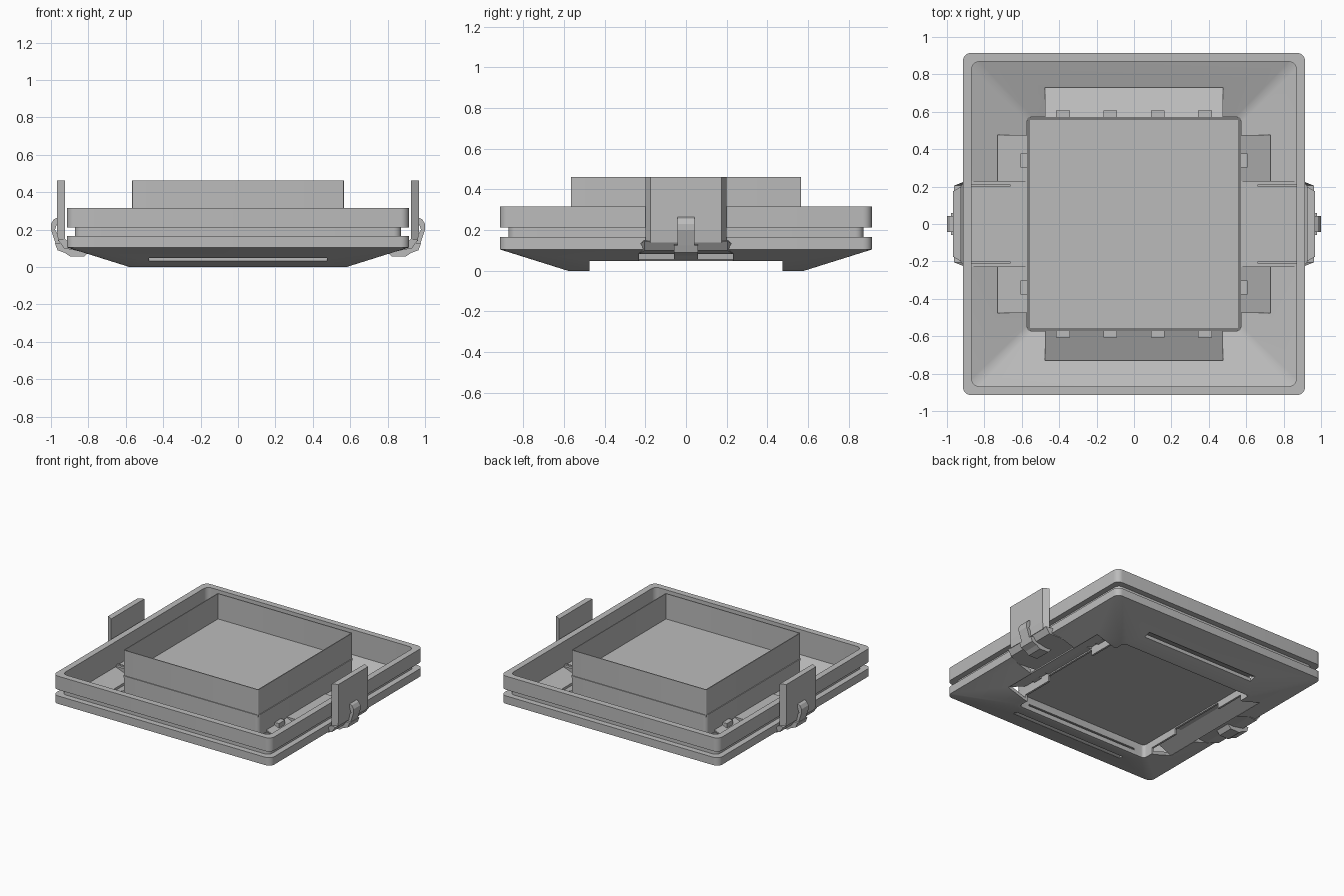
import bpy, bmesh, math
from mathutils import Vector

cube = bpy.data.objects.get("Cube")
if cube:
    bpy.data.objects.remove(cube, do_unlink=True)

grey = bpy.data.materials.new("neutral_grey")
grey.use_nodes = True
grey.diffuse_color = (0.5, 0.5, 0.5, 1)
grey.node_tree.nodes["Principled BSDF"].inputs["Base Color"].default_value = (0.5, 0.5, 0.5, 1)


def finish(name, bm, smooth=False):
    bmesh.ops.recalc_face_normals(bm, faces=bm.faces)
    mesh = bpy.data.meshes.new(name)
    bm.to_mesh(mesh)
    bm.free()
    mesh.materials.append(grey)
    ob = bpy.data.objects.new(name, mesh)
    bpy.context.collection.objects.link(ob)
    if smooth:
        activate(ob)
        bpy.ops.object.shade_smooth_by_angle(angle=math.radians(25))
    return ob


def activate(ob):
    bpy.ops.object.select_all(action='DESELECT')
    ob.select_set(True)
    bpy.context.view_layer.objects.active = ob


def box(name, lo, hi):
    bm = bmesh.new()
    bmesh.ops.create_cube(bm, size=1)
    for v in bm.verts:
        v.co = Vector([lo[i] + (v.co[i] + 0.5) * (hi[i] - lo[i]) for i in range(3)])
    return finish(name, bm)


def rounded_square(h, r, z, seg=6):
    pts = []
    for k in range(4):
        mid = math.radians(45 + 90 * k)
        cx = math.copysign(h - r, math.cos(mid))
        cy = math.copysign(h - r, math.sin(mid))
        for i in range(seg + 1):
            a = math.radians(90 * k + 90 * i / seg)
            pts.append((cx + r * math.cos(a), cy + r * math.sin(a), z))
    return pts


def square_sweep(name, section):
    """Sweep a closed section of (half width, height, corner radius) round a square."""
    bm = bmesh.new()
    rings = [[bm.verts.new(p) for p in rounded_square(h, r, z)] for h, z, r in section]
    n = len(rings[0])
    for a, b in zip(rings, rings[1:] + rings[:1]):
        for i in range(n):
            j = (i + 1) % n
            bm.faces.new((a[i], a[j], b[j], b[i]))
    return finish(name, bm, True)


def extrude_profile(name, pts, width, turn=0, taper=None):
    """Extrude an (outward, height) profile across its width, then turn it about z."""
    bm = bmesh.new()
    sides = [[bm.verts.new((u, s * (taper(u, z) if taper else width), z)) for u, z in pts]
             for s in (-1, 1)]
    n = len(pts)
    bm.faces.new(sides[0])
    bm.faces.new(sides[1])
    for i in range(n):
        j = (i + 1) % n
        bm.faces.new((sides[0][i], sides[0][j], sides[1][j], sides[1][i]))
    c, s = round(math.cos(turn)), round(math.sin(turn))
    for v in bm.verts:
        v.co = Vector((v.co.x * c - v.co.y * s, v.co.x * s + v.co.y * c, v.co.z))
    return finish(name, bm)


def cut(target, lo, hi):
    cutter = box("cutter", lo, hi)
    cutter.hide_render = True
    mod = target.modifiers.new("cut", 'BOOLEAN')
    mod.operation = 'DIFFERENCE'
    mod.solver = 'EXACT'
    mod.object = cutter
    activate(target)
    bpy.ops.object.modifier_apply(modifier=mod.name)
    bpy.data.objects.remove(cutter, do_unlink=True)


# Flared outer frame with its groove
frame = square_sweep("outer_frame", [
    (0.565, 0, 0.03), (0.58, 0, 0.03), (0.915, 0.105, 0.045), (0.915, 0.165, 0.045),
    (0.872, 0.165, 0.04), (0.872, 0.212, 0.04), (0.915, 0.212, 0.045),
    (0.915, 0.315, 0.045), (0.868, 0.315, 0.04), (0.868, 0.125, 0.04), (0.565, 0.018, 0.03)])

# Skirt joining the frame corners to the housing
skirt = square_sweep("housing_skirt", [
    (0.575, 0, 0.03), (0.575, 0.11, 0.03), (0.56, 0.11, 0.025), (0.56, 0, 0.025)])

for s in (-1, 1):
    def span(a, b):
        return (min(s * a, s * b), max(s * a, s * b))
    # Side notches, latch openings and long slots
    x0, x1 = span(0.5, 0.73)
    a0, a1 = span(0.5, 0.86)
    y0, y1 = span(0.68, 0.73)
    w0, w1 = span(0.5, 0.62)
    cut(frame, (x0, -0.475, -0.1), (x1, 0.475, 0.1))
    cut(frame, (a0, -0.23, -0.1), (a1, 0.23, 0.14))
    cut(frame, (-0.475, y0, -0.1), (0.475, y1, 0.1))
    cut(skirt, (w0, -0.475, -0.1), (w1, 0.475, 0.047))
    cut(skirt, (w0, -0.23, -0.1), (w1, 0.23, 0.09))
    cut(skirt, (-0.475, w0, 0.034), (0.475, w1, 0.047))

# Central housing and the open tray above it
square_sweep("housing_wall", [
    (0.572, 0.1, 0.03), (0.572, 0.27, 0.03), (0.56, 0.27, 0.025), (0.56, 0.1, 0.025)])
box("housing_bottom", (-0.565, -0.565, 0.1), (0.565, 0.565, 0.112))
box("tray_floor", (-0.565, -0.565, 0.255), (0.565, 0.565, 0.27))
square_sweep("tray_wall", [
    (0.566, 0.27, 0.006), (0.566, 0.462, 0.006), (0.559, 0.462, 0.004), (0.559, 0.27, 0.004)])

# Sloping baffles over the openings, with tabs along the housing
baffle = [(0.73, 0.048), (0.735, 0.056), (0.572, 0.125), (0.572, 0.115)]
for k, side in enumerate(("left", "back", "right", "front")):
    turn = k * math.pi / 2
    extrude_profile(side + "_baffle", baffle, 0.475, turn)
    for i, t in enumerate((-0.38, -0.127, 0.127, 0.38) if k % 2 else (-0.34, 0.34)):
        s = 1 if k < 2 else -1
        o0, o1 = sorted((s * 0.565, s * 0.608))
        lo, hi = (o0, t - 0.037, 0.1), (o1, t + 0.037, 0.145)
        if k % 2:
            lo, hi = (t - 0.037, o0, 0.1), (t + 0.037, o1, 0.145)
        box(f"{side}_tab_{i + 1}", lo, hi)

# Latches: arm, upright plate and spring hook on each side
arm = [(0.57, 0.1), (0.84, 0.083), (0.93, 0.1), (0.962, 0.145), (0.925, 0.15),
       (0.90, 0.13), (0.57, 0.13)]
plate = [(0.925, 0.14), (0.962, 0.14), (0.968, 0.2), (0.968, 0.462), (0.925, 0.462)]
hook = [(0.965, 0.265), (0.985, 0.255), (1.0, 0.23), (1.0, 0.2), (0.97, 0.11), (0.95, 0.085),
        (0.95, 0.15), (0.978, 0.2), (0.965, 0.24)]
foot = [(0.79, 0.09), (0.82, 0.057), (0.895, 0.055), (0.925, 0.075), (0.965, 0.09),
        (0.978, 0.125), (0.95, 0.13), (0.925, 0.105)]
for k, side in ((0, "left"), (2, "right")):
    turn = k * math.pi / 2
    extrude_profile(side + "_latch_arm", arm, 0, turn, lambda u, z: 0.23 if u < 0.91 else 0.205)
    extrude_profile(side + "_latch_plate", plate, 0, turn, lambda u, z: 0.2 if u < 0.94 else 0.175)
    extrude_profile(side + "_latch_hook", hook, 0.042, turn)
    extrude_profile(side + "_latch_foot", foot, 0.06, turn)
    for s in (-1, 1):
        y0, y1 = sorted((s * 0.2, s * 0.21))
        xs = sorted(x * (1 if k == 0 else -1) for x in (0.66, 0.88))
        box(f"{side}_arm_rib_{'a' if s < 0 else 'b'}", (xs[0], y0, 0.12), (xs[1], y1, 0.14))
